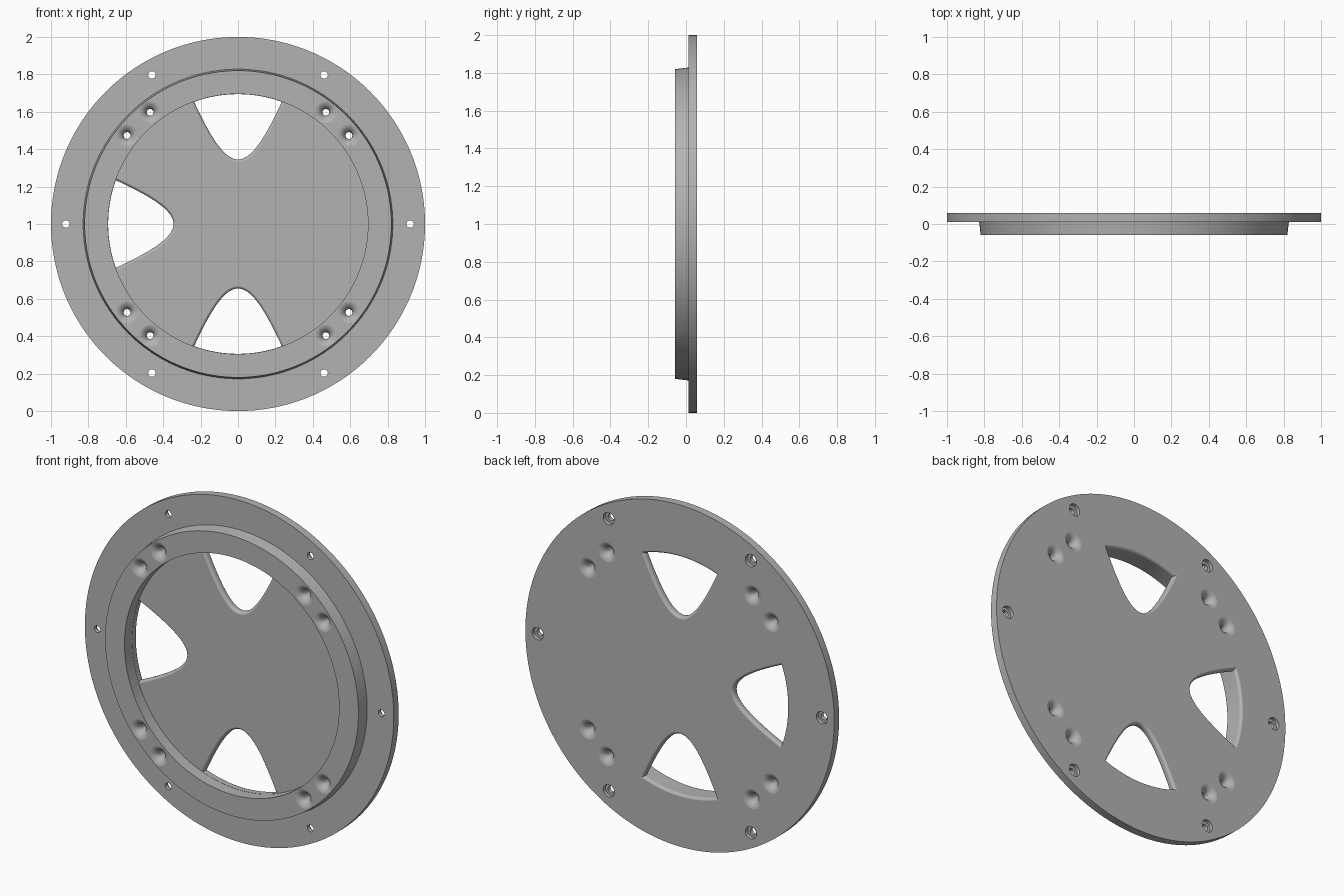
import bpy, bmesh
from math import sin, cos, pi, atan2, hypot, sqrt
from mathutils import Matrix, Vector

if "Cube" in bpy.data.objects:
    bpy.data.objects.remove(bpy.data.objects["Cube"], do_unlink=True)

FRONT, FLOOR, BACK = -0.0575, 0.012, 0.0575   # y of ring face, flange face, back face
RECESS = 0.695                                # inner radius of the raised ring
EPS = 0.0005

grey = bpy.data.materials.new("grey")
grey.use_nodes = True
grey.diffuse_color = (0.45, 0.45, 0.45, 1)
grey.node_tree.nodes["Principled BSDF"].inputs["Base Color"].default_value = (0.45, 0.45, 0.45, 1)


def loft(name, loops, matrix):
    """Skin a stack of closed loops and cap both ends."""
    bm = bmesh.new()
    rings = [[bm.verts.new(p) for p in loop] for loop in loops]
    n = len(rings[0])
    for a, b in zip(rings, rings[1:]):
        for i in range(n):
            j = (i + 1) % n
            bm.faces.new((a[i], a[j], b[j], b[i]))
    bm.faces.new(rings[0])
    bm.faces.new(rings[-1])
    bmesh.ops.recalc_face_normals(bm, faces=bm.faces)
    mesh = bpy.data.meshes.new(name)
    bm.to_mesh(mesh)
    bm.free()
    mesh.materials.append(grey)
    obj = bpy.data.objects.new(name, mesh)
    obj.matrix_world = matrix
    bpy.context.collection.objects.link(obj)
    return obj


def lathe(name, profile, steps, matrix):
    """Turn (radius, y) points around the y axis."""
    turns = [2 * pi * i / steps for i in range(steps)]
    return loft(name, [[(r * cos(t), y, r * sin(t)) for t in turns] for r, y in profile], matrix)


def place(x, z):
    return Matrix.Translation((x, 0, 1 + z))


def fillet_layers(front, back, f, steps=8):
    """(outward offset, y) pairs for a hole rounded over at both faces."""
    quarter = [(f * (1 - sin(a)), f * (1 - cos(a)))
               for a in [pi / 2 * i / steps for i in range(steps + 1)]]
    enter = [(off, front - EPS + depth) for off, depth in quarter]
    leave = [(off, back + EPS - depth) for off, depth in reversed(quarter)]
    return enter + leave


def window_loop(offset, y):
    """Rounded opening outline grown by offset, closed by an arc."""
    limit = RECESS - 0.001 + (offset if y > (FLOOR + BACK) / 2 else 0)

    def side(t):
        root = sqrt(1 + (t / 0.2) ** 2)
        slope = 0.57 * t / (0.04 * root)
        normal = Vector((slope, -1)).normalized()
        return Vector((t, 0.345 + 0.57 * (root - 1))) + offset * normal

    low, high = 0.0, 0.4
    for _ in range(40):
        mid = (low + high) / 2
        low, high = (mid, high) if side(mid).length < limit else (low, mid)
    pts = [side(low * i / 24) for i in range(-24, 25)]
    end = atan2(pts[-1].x, pts[-1].y)
    for i in range(1, 24):
        a = end * (1 - i / 12)
        pts.append(Vector((limit * sin(a), limit * cos(a))))
    return [(p.x, y, p.y) for p in pts]


# Flanged disc with raised front ring
body = lathe("flanged_disc", [
    (RECESS, FLOOR), (RECESS, FRONT), (0.82, FRONT),
    (0.828, FLOOR), (1, FLOOR), (1, BACK)], 192, place(0, 0))

cutters = []

# Three windows: top, bottom and right
layers = fillet_layers(FLOOR, BACK, 0.018)
for turn in (0, pi, -pi / 2):
    cutters.append(loft("window_cutter", [window_loop(o, y) for o, y in layers],
                        place(0, 0) @ Matrix.Rotation(turn, 4, "Y")))

# Paired flared holes through the ring
flared = [(0.018 + o, y) for o, y in fillet_layers(FRONT, BACK, 0.046)]
for sx in (-1, 1):
    for sz in (-1, 1):
        for x, z in ((0.47, 0.597), (0.593, 0.473)):
            cutters.append(lathe("flared_hole_cutter", flared, 40, place(sx * x, sz * z)))

# Six counterbored screw holes in the flange
screw = [(0.02, FLOOR - 0.02), (0.02, BACK - 0.022),
         (0.036, BACK - 0.022), (0.036, BACK + 0.02)]
for i in range(6):
    a = pi / 3 * i
    cutters.append(lathe("screw_hole_cutter", screw, 32, place(0.92 * cos(a), 0.92 * sin(a))))

for cutter in cutters:
    cutter.hide_render = True
    cut = body.modifiers.new("cut", "BOOLEAN")
    cut.operation = "DIFFERENCE"
    cut.solver = "EXACT"
    cut.object = cutter

# Bake the cuts, then drop the cutters
bpy.context.view_layer.update()
graph = bpy.context.evaluated_depsgraph_get()
baked = bpy.data.meshes.new_from_object(body.evaluated_get(graph))
body.modifiers.clear()
body.data = baked
for cutter in cutters:
    bpy.data.objects.remove(cutter, do_unlink=True)

# Smooth curved walls, crisp rims
bpy.ops.object.select_all(action="DESELECT")
body.select_set(True)
bpy.context.view_layer.objects.active = body
bpy.ops.object.shade_smooth_by_angle(angle=pi / 6)
weighted = body.modifiers.new("even_shading", "WEIGHTED_NORMAL")
weighted.keep_sharp = True
